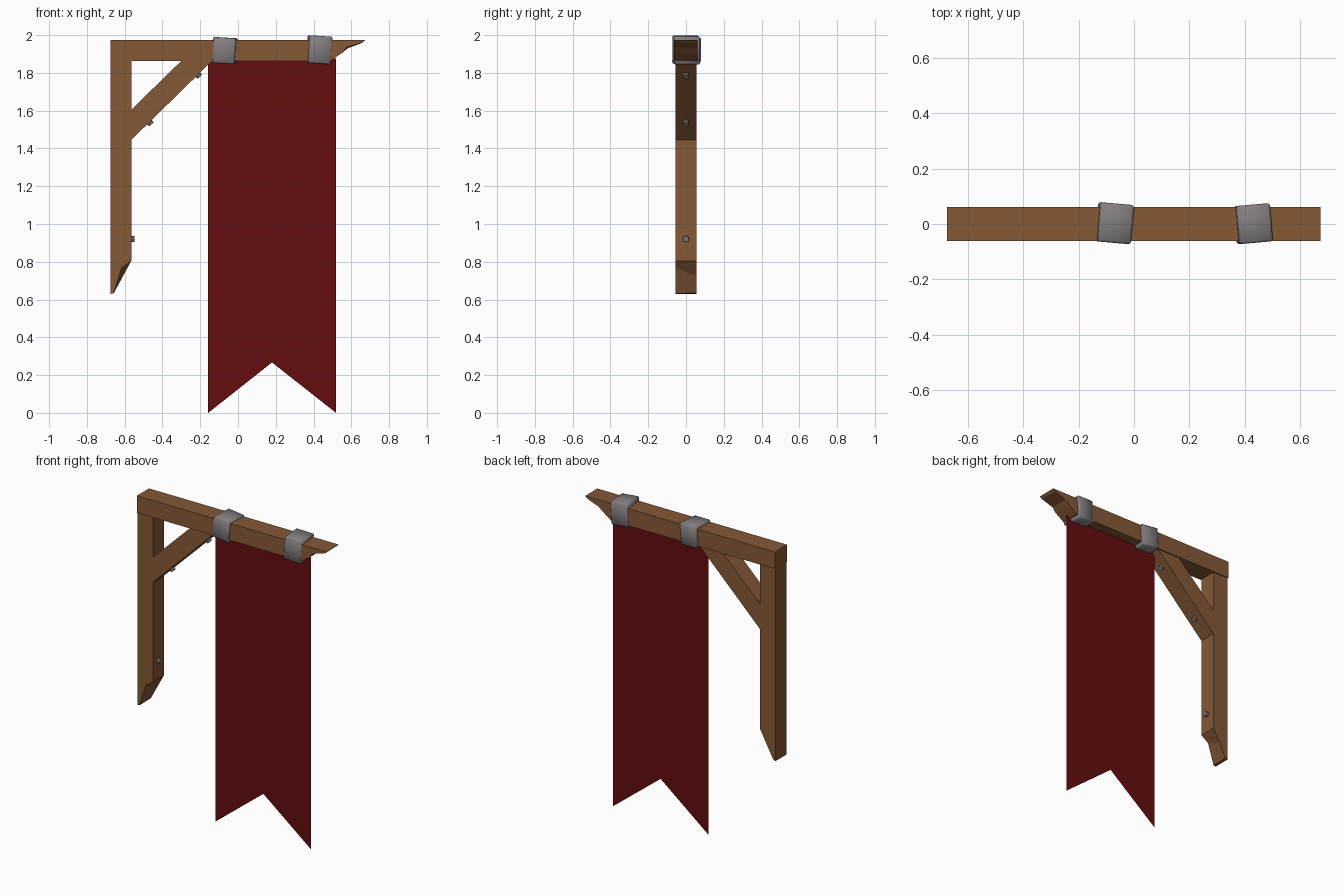
import bpy, bmesh, math
from mathutils import Vector, Matrix, Euler

if "Cube" in bpy.data.objects:
    bpy.data.objects.remove(bpy.data.objects["Cube"])


def material(name, rgb):
    m = bpy.data.materials.new(name)
    m.diffuse_color = (*rgb, 1)
    m.use_nodes = True
    m.node_tree.nodes["Principled BSDF"].inputs["Base Color"].default_value = m.diffuse_color
    return m


WOOD = material("brown_wood", (0.235, 0.100, 0.038))
CLOTH = material("dark_red_cloth", (0.125, 0.004, 0.005))
IRON = material("grey_iron", (0.230, 0.212, 0.220))


def finish(name, bm, mat, smooth=False):
    bmesh.ops.recalc_face_normals(bm, faces=bm.faces)
    me = bpy.data.meshes.new(name)
    bm.to_mesh(me)
    bm.free()
    me.materials.append(mat)
    for p in me.polygons:
        p.use_smooth = smooth
    ob = bpy.data.objects.new(name, me)
    bpy.context.collection.objects.link(ob)
    return ob


def timber(name, front, half, back=None):
    """Loft an (x, z) profile from y = -half to y = +half."""
    bm = bmesh.new()
    f = [bm.verts.new((x, -half, z)) for x, z in front]
    b = [bm.verts.new((x, half, z)) for x, z in (back or front)]
    bm.faces.new(f)
    bm.faces.new(b[::-1])
    n = len(f)
    for i in range(n):
        j = (i + 1) % n
        bm.faces.new((f[i], b[i], b[j], f[j]))
    return finish(name, bm, WOOD)


# Post with splintered lower end, cut deeper at the front
timber("post",
       [(-0.674, 1.87), (-0.674, 0.63), (-0.659, 0.632), (-0.616, 0.768), (-0.565, 0.805), (-0.565, 1.87)],
       0.055,
       [(-0.674, 1.87), (-0.674, 0.63), (-0.657, 0.635), (-0.610, 0.722), (-0.565, 0.805), (-0.565, 1.87)])

# Beam with splintered tip
timber("beam",
       [(-0.674, 1.973), (-0.674, 1.864), (0.490, 1.864), (0.553, 1.907),
        (0.574, 1.934), (0.662, 1.962), (0.672, 1.973)],
       0.0615,
       [(-0.674, 1.973), (-0.674, 1.864), (0.490, 1.864), (0.540, 1.900),
        (0.580, 1.930), (0.655, 1.958), (0.672, 1.973)])

# Diagonal brace
timber("brace", [(-0.57, 1.44), (-0.135, 1.866), (-0.298, 1.866), (-0.57, 1.60)], 0.055)

# Hanging cloth with swallow-tail notch
bm = bmesh.new()
bm.faces.new([bm.verts.new((x, 0, z)) for x, z in
              [(-0.158, 1.872), (-0.158, 0.0), (0.18, 0.267), (0.519, 0.0), (0.519, 1.876)]])
finish("banner_cloth", bm, CLOTH)


# Crooked iron bands around the beam
def band(name, centre, size, turn):
    bm = bmesh.new()
    bmesh.ops.create_cube(bm, size=1)
    bmesh.ops.scale(bm, vec=size, verts=bm.verts)
    bmesh.ops.bevel(bm, geom=bm.edges[:], offset=0.007, segments=1, affect='EDGES')
    rot = Euler([math.radians(a) for a in turn]).to_matrix().to_4x4()
    bmesh.ops.transform(bm, matrix=Matrix.Translation(centre) @ rot, verts=bm.verts)
    finish(name, bm, IRON, True)


band("inner_band", (-0.070, 0.003, 1.918), (0.122, 0.142, 0.137), (0, 3.5, -5))
band("outer_band", (0.430, 0.001, 1.922), (0.122, 0.138, 0.147), (0, 4, 5))


# Bolt heads on the post and under the brace
def bolt(name, pos, direction):
    bm = bmesh.new()
    bmesh.ops.create_cone(bm, cap_ends=True, segments=8, radius1=0.018, radius2=0.015, depth=0.03)
    rot = Vector(direction).to_track_quat('Z', 'Y').to_matrix().to_4x4()
    bmesh.ops.transform(bm, matrix=Matrix.Translation(pos) @ rot, verts=bm.verts)
    finish(name, bm, IRON)


bolt("post_bolt", (-0.562, 0, 0.92), (1, 0, 0))
bolt("lower_brace_bolt", (-0.468, 0, 1.538), (1, 0, -1.02))
bolt("upper_brace_bolt", (-0.212, 0, 1.790), (1, 0, -1.02))
